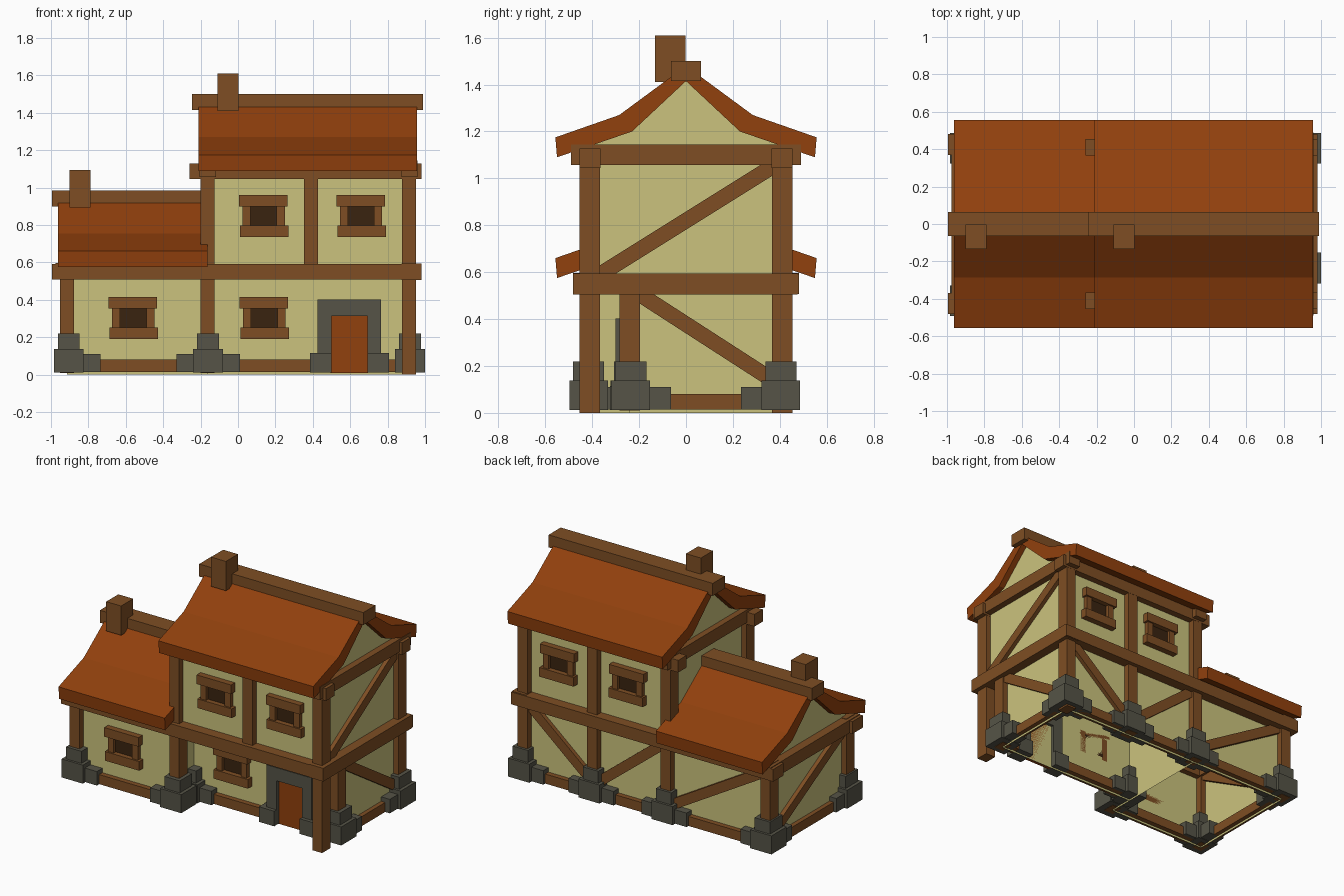
import bpy, math
from mathutils import Vector

if "Cube" in bpy.data.objects:
    bpy.data.objects.remove(bpy.data.objects["Cube"])


def material(name, r, g, b):
    m = bpy.data.materials.new(name)
    m.diffuse_color = (r, g, b, 1)
    m.use_nodes = True
    m.node_tree.nodes["Principled BSDF"].inputs["Base Color"].default_value = m.diffuse_color
    return m


PLASTER = material("plaster", 0.60, 0.545, 0.205)
WOOD = material("wood", 0.21, 0.076, 0.017)
STONE = material("stone", 0.092, 0.088, 0.063)
TILE = material("red_brown", 0.285, 0.052, 0.004)
DARK = material("dark_glass", 0.042, 0.017, 0.005)


def mesh(name, verts, faces, mat):
    me = bpy.data.meshes.new(name)
    me.from_pydata(verts, [], faces)
    me.materials.append(mat)
    ob = bpy.data.objects.new(name, me)
    bpy.context.collection.objects.link(ob)
    return ob


def prism(name, base, offset, mat):
    # Closed prism from a polygon swept along an offset
    n = len(base)
    verts = [Vector(p) for p in base] + [Vector(p) + Vector(offset) for p in base]
    faces = [tuple(range(n))[::-1], tuple(range(n, 2 * n))]
    faces += [(i, (i + 1) % n, n + (i + 1) % n, n + i) for i in range(n)]
    return mesh(name, verts, faces, mat)


def box(name, x0, x1, y0, y1, z0, z1, mat=WOOD):
    base = [(x0, y0, z0), (x1, y0, z0), (x1, y1, z0), (x0, y1, z0)]
    return prism(name, base, (0, 0, z1 - z0), mat)


def brace(name, a, b, axis, depth=0.056, width=0.066):
    # Diagonal timber between two points in a wall normal to the given axis
    a, b, n = Vector(a), Vector(b), Vector(axis)
    s = (b - a).normalized().cross(n) * width / 2
    h = n * depth / 2
    prism(name, [a - s - h, b - s - h, b + s - h, a + s - h], n * depth, WOOD)


XL, XM, XR, XB = -0.915, -0.163, 0.915, 0.39   # post lines
YF, YB, YP = -0.41, 0.41, -0.24                # front, back, porch wall
DROP = 0.515                                   # wing roof is this much lower
EAVE = 1.138


def panel(name, pts):
    mesh(name, pts, [tuple(range(len(pts)))], PLASTER)


def wall_x(name, x0, x1, y, z0, z1):
    panel(name, [(x0, y, z0), (x1, y, z0), (x1, y, z1), (x0, y, z1)])


def gable(name, x, foot, drop=0):
    top = [(YB, 0), (YB, EAVE - drop), (0.23, 1.2 - drop), (0, 1.42 - drop),
           (-0.23, 1.2 - drop), (YF, EAVE - drop)]
    panel(name, [(x, y, z) for y, z in top + foot])


# Plaster walls
wall_x("main_upper_front_wall", XM, XR, YF, 0.55, EAVE)
wall_x("main_porch_wall", XM, XR, YP, 0, 0.55)
wall_x("main_back_wall", XM, XR, YB, 0, EAVE)
wall_x("wing_front_wall", XL, XM, YF, 0, EAVE - DROP)
wall_x("wing_back_wall", XL, XM, YB, 0, EAVE - DROP)
panel("porch_ceiling", [(XM, YF, 0.55), (XR, YF, 0.55), (XR, YP, 0.55), (XM, YP, 0.55)])
gable("right_gable", XR, [(YF, 0.55), (YP, 0.55), (YP, 0)])
gable("middle_gable", XM, [(YF, 0)])
gable("left_gable", XL, [(YF, 0)], DROP)


# Bent roofs with ridge beams and chimneys
def roof(name, x0, x1, rx0, rx1, cx, drop):
    outer = [(0.557, 1.175), (0.285, 1.27), (0, 1.48)]
    inner = [(0.23, 1.20), (0.55, 1.09)]
    half = outer + [(0, 1.415)] + inner
    for side, s in (("front", -1), ("back", 1)):
        prism(f"{name}_roof_{side}", [(x0, s * y, z - drop) for y, z in half],
              (x1 - x0, 0, 0), TILE)
    box(f"{name}_ridge_beam", rx0, rx1, -0.065, 0.065, 1.415 - drop, 1.50 - drop)
    box(f"{name}_chimney", cx, cx + 0.112, -0.133, -0.003, 1.41 - drop, 1.61 - drop)


roof("main", -0.21, 0.957, -0.247, 0.99, -0.11, 0)
roof("wing", -0.963, XM, -0.995, XM, -0.9, DROP)


# Posts
def post(name, x, y, z0, z1):
    box(name, x - 0.037, x + 0.037, y - 0.044, y + 0.044, z0, z1)


for side, y in (("front", YF), ("back", YB)):
    post(f"wing_{side}_post", XL, y, 0.01, 0.6)
    post(f"middle_{side}_post", XM, y, 0.01, 1.1)
    post(f"right_{side}_post", XR, y, 0, 1.1)
    post(f"bay_{side}_post", XB, y, 0.01 if y > 0 else 0.55, 1.1)
    # Long beams
    o = math.copysign(1, y)
    box(f"{side}_middle_beam", -0.995, 0.98, min(o * 0.37, o * 0.482),
        max(o * 0.37, o * 0.482), 0.508, 0.592)
    box(f"{side}_top_beam", -0.26, 0.982, y - 0.045, y + 0.045, 1.045, 1.128)
post("porch_post", XR, YP, 0.01, 0.55)

# Cross beams
for name, x in (("right", XR), ("middle", XM)):
    box(f"{name}_top_cross_beam", x - 0.042, x + 0.045, -0.49, 0.49, 1.058, 1.145)
box("right_middle_cross_beam", 0.875, 0.98, -0.482, 0.475, 0.505, 0.595)
box("left_middle_cross_beam", -0.975, -0.87, -0.482, 0.482, 0.51, 0.597)

# Sill beams
for name, x0, x1, y in (("wing_front", XL, XM, YF), ("porch", XM, 0.45, YP),
                        ("porch_right", 0.75, XR, YP), ("back", XL, XR, YB)):
    box(f"{name}_sill", x0, x1, y - 0.035, y + 0.035, 0.015, 0.08)
for name, x, y0 in (("right", XR, YP), ("left", XL, YF), ("middle", XM, YF)):
    y1 = YP if name == "middle" else YB
    box(f"{name}_side_sill", x - 0.03, x + 0.03, y0, y1, 0.015, 0.08)

# Diagonal braces
brace("right_upper_brace", (XR, -0.40, 0.57), (XR, 0.40, 1.07), (1, 0, 0))
brace("right_lower_brace", (XR, -0.22, 0.52), (XR, 0.40, 0.12), (1, 0, 0))
brace("left_brace", (XL, 0.40, 0.10), (XL, -0.40, 0.54), (1, 0, 0))
brace("back_brace_right", (XR, YB, 0.54), (XB, YB, 0.10), (0, 1, 0))
brace("back_brace_centre", (XB, YB, 0.10), (XM, YB, 0.54), (0, 1, 0))
brace("back_brace_left", (XM, YB, 0.10), (XL, YB, 0.54), (0, 1, 0))


# Stone footings: stepped block with low stones running along the walls
def footing(name, x, y, runs):
    box(f"{name}_stone_top", x - 0.058, x + 0.058, y - 0.066, y + 0.066, 0.1, 0.22, STONE)
    box(f"{name}_stone", x - 0.08, x + 0.08, y - 0.082, y + 0.082, 0.012, 0.138, STONE)
    for i, (dx, dy) in enumerate(runs):
        cx, cy = x + dx * 0.09, y + dy * 0.09
        hx = 0.08 if dx else 0.06
        hy = 0.08 if dy else 0.06
        box(f"{name}_low_stone_{i}", cx - hx, cx + hx, cy - hy, cy + hy, 0.015, 0.11, STONE)


E, W, N, S = (1, 0), (-1, 0), (0, 1), (0, -1)
footing("left_front", -0.905, -0.41, [E, N])
footing("left_back", -0.905, 0.405, [E, S])
footing("middle_front", -0.16, -0.415, [W, N])
footing("porch_inner", -0.16, YP, [E])
footing("middle_back", -0.16, 0.405, [E, W])
footing("bay_back", XB, 0.405, [E, W])
footing("right_back", 0.92, 0.405, [W, S])
footing("porch_corner", 0.92, -0.235, [N])


# Windows: pane, side jambs, lintel and sill
def window(name, x, y, z, s):
    def part(label, x0, x1, z0, z1, d, mat=WOOD):
        ya, yb = sorted((y, y + s * d))
        box(f"{name}_{label}", x + x0, x + x1, ya, yb, z + z0, z + z1, mat)
    part("pane", -0.075, 0.075, -0.06, 0.06, 0.008, DARK)
    for sx in (-1, 1):
        a, b = sorted((sx * 0.07, sx * 0.113))
        part("jamb_" + ("left" if sx < 0 else "right"), a, b, -0.08, 0.08, 0.03)
    part("lintel", -0.132, 0.127, 0.05, 0.112, 0.042)
    part("sill", -0.127, 0.132, -0.112, -0.05, 0.042)


window("wing_window", -0.56, YF, 0.303, -1)
window("porch_window", 0.14, YP, 0.303, -1)
for side, y, s in (("front", YF, -1), ("back", YB, 1)):
    window(f"upper_{side}_window_left", 0.137, y, 0.848, s)
    window(f"upper_{side}_window_right", 0.658, y, 0.848, s)

# Door with stone surround
box("door", 0.495, 0.695, -0.275, YP, 0.01, 0.315, TILE)
box("door_stone_lintel", 0.425, 0.765, -0.30, -0.22, 0.313, 0.402, STONE)
for side, x0, x1, b0, b1 in (("left", 0.425, 0.50, 0.385, 0.50),
                             ("right", 0.692, 0.765, 0.692, 0.808)):
    box(f"door_stone_{side}", x0, x1, -0.30, -0.22, 0.012, 0.33, STONE)
    box(f"door_footing_{side}", b0, b1, -0.325, -0.20, 0.012, 0.115, STONE)
